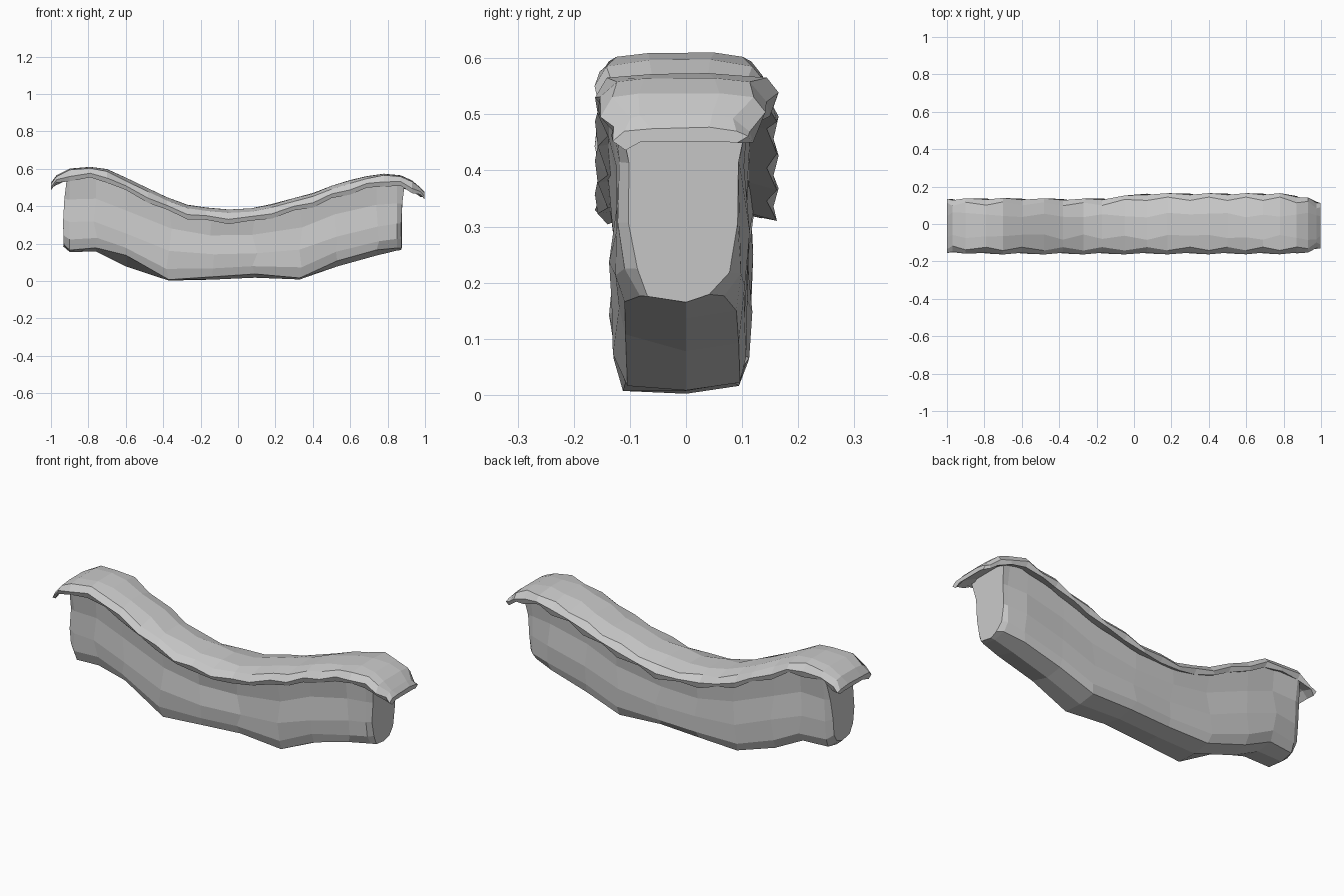
import bpy, bmesh, random

if "Cube" in bpy.data.objects:
    bpy.data.objects.remove(bpy.data.objects["Cube"])

random.seed(4)


def lerp_table(table, x):
    """Linear interpolation along x in a list of (x, value)."""
    for (x0, z0), (x1, z1) in zip(table, table[1:]):
        if x <= x1:
            return z0 + (z1 - z0) * max(0, (x - x0) / (x1 - x0))
    return table[-1][1]


def loft(name, rings):
    """Skin closed rings of points into a flat-shaded solid."""
    bm = bmesh.new()
    vr = [[bm.verts.new(p) for p in ring] for ring in rings]
    n = len(vr[0])
    for a, b in zip(vr, vr[1:]):
        for i in range(n):
            j = (i + 1) % n
            bm.faces.new((a[i], a[j], b[j], b[i]))
    bm.faces.new(vr[0])
    bm.faces.new(vr[-1])
    bmesh.ops.recalc_face_normals(bm, faces=bm.faces)
    mesh = bpy.data.meshes.new(name)
    bm.to_mesh(mesh)
    bm.free()
    obj = bpy.data.objects.new(name, mesh)
    bpy.context.collection.objects.link(obj)
    return obj


def jit(a):
    return random.uniform(-a, a)


# Long profiles: crest of the cap and underside of the body
crest = [(-1, .525), (-.97, .565), (-.93, .595), (-.88, .605), (-.79, .61),
         (-.7, .598), (-.55, .53), (-.4, .455), (-.25, .40), (-.05, .382),
         (.1, .39), (.25, .43), (.4, .47), (.55, .528), (.7, .563),
         (.8, .576), (.9, .56), (.96, .515), (1, .475)]
base = [(-.935, .185), (-.9, .155), (-.72, .158), (-.6, .078), (-.37, .002),
        (-.1, .008), (.1, .018), (.33, .008), (.6, .102), (.86, .165)]
# How far the front foot edge is lifted above the underside
lift = [(-.9, .01), (-.76, .02), (-.6, .06), (-.37, .005), (-.14, .015),
        (.09, .02), (.33, .008), (.53, .03), (.74, .03), (.875, .01)]

# Body: sagging wall, narrower at the ends and at the foot
rings = []
stations = [-.935, -.9, -.76, -.6, -.37, -.14, .09, .33, .53, .74, .85, .872]
for x in stations:
    zb, zt = lerp_table(base, x), lerp_table(crest, x) - .045
    end = x in (stations[0], stations[-1])
    near = x in (stations[1], stations[-2])
    inset = .035 if end else .015 if near else 0
    back, front = [], []
    for t, w in ((0, .1), (.15, .12), (.4, .125), (.7, .117), (1, .13)):
        z = zb + (zt - zb) * t
        w -= inset * (1.25 - t)
        px = x + (.04 * (t - .3) ** 2 if end else 0)
        shift = jit(.015) if 0 < t < 1 and not (end or near) else 0
        up = lerp_table(lift, x) * (1 - t * 2.5 if t < .4 else 0)
        back.append((px + shift, w - .01 + jit(.007), z + (.014 if t == 0 else 0)))
        front.append((px + shift, -w - .006 + jit(.007), z + up))
    rings.append([(x, 0, zb)] + back + front[::-1])
loft("wall_body", rings)

# Cap: thin draped covering, flat on top, with a ragged overhanging rim
rings = []
cap_x = [-1, -.97, -.9, -.79, -.7, -.6, -.48, -.38, -.27, -.17, -.05, .07,
         .18, .3, .4, .5, .6, .69, .78, .87, .93, .975, .998]
for i, x in enumerate(cap_x):
    zt = lerp_table(crest, x)
    end = max(0, (abs(x) - .93) / .07)
    flat = min(1, max(0, (abs(x) - .6) / .2))    # ends are squarer than the sag
    yb = lerp_table([(-1, .135), (-.8, .14), (-.2, .135), (.06, .165),
                     (.8, .165), (.94, .14), (1, .11)], x)
    yf = lerp_table([(-1, .155), (-.8, .163), (.9, .162), (1, .13)], x)
    zig = .009 if i % 2 else -.009
    drop = .048 - .01 * flat - .018 * end
    thick = .024 - .01 * end
    edge = .018 - .011 * flat
    rings.append([
        (x, -yf + .014 - zig, zt - drop - thick + zig * .7),
        (x, -yf + max(0, zig), zt - drop + zig * .5),
        (x, -yf + .03 + zig, zt - edge),
        (x, -.07 + jit(.015), zt - .002 + jit(.002)),
        (x, .05 + jit(.015), zt),
        (x, yb - .03 - zig, zt - edge),
        (x, yb - max(0, zig), zt - drop - zig * .5),
        (x, yb - .012 + zig, zt - drop - thick - zig * .7),
        (x, .07, zt - drop - .005),
        (x, -.08, zt - drop - .005),
    ])
loft("draped_cap", rings)
